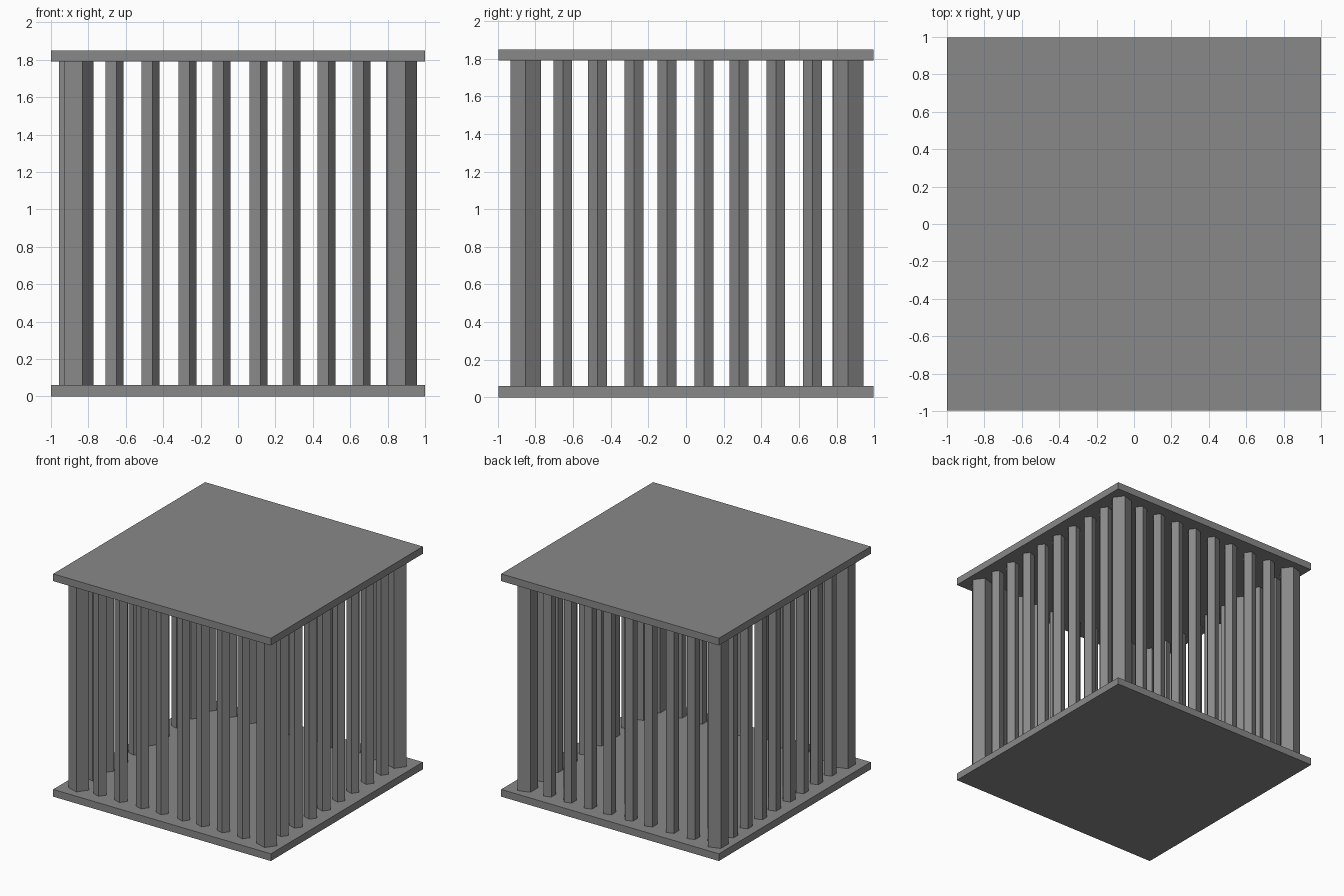
import bpy, math

if "Cube" in bpy.data.objects:
    bpy.data.objects.remove(bpy.data.objects["Cube"])

grey = bpy.data.materials.new("mid grey")
grey.diffuse_color = (0.25, 0.25, 0.25, 1)
grey.use_nodes = True
grey.node_tree.nodes["Principled BSDF"].inputs["Base Color"].default_value = grey.diffuse_color

Z0, Z1, H = 0.06, 1.79, 1.85   # top of floor, underside of roof, full height


def plate(name, z_low, z_high):
    bpy.ops.mesh.primitive_cube_add(size=1, location=(0, 0, (z_low + z_high) / 2))
    ob = bpy.context.object
    ob.name = name
    ob.scale = (2, 1.994, z_high - z_low)
    ob.data.materials.append(grey)


def post(name, x, y, r):
    # five-sided prism with one corner pointing to +x
    bpy.ops.mesh.primitive_cylinder_add(
        vertices=5, radius=r, depth=Z1 - Z0 + 0.004, location=(x, y, (Z0 + Z1) / 2),
        rotation=(0, 0, -math.pi / 2))
    ob = bpy.context.object
    ob.name = name
    ob.data.materials.append(grey)


# floor and roof
plate("floor_plate", 0, Z0)
plate("roof_plate", Z1, H)

# thick corner posts
corners = {"front_left": (-0.858, -0.852), "front_right": (0.87, -0.852),
           "back_right": (0.86, 0.862), "back_left": (-0.888, 0.86)}
for name, (x, y) in corners.items():
    post(name + "_corner_post", x, y, 0.086)

# thin bars along the four sides
bar_x = [-0.666, -0.473, -0.275, -0.093, 0.104, 0.281, 0.468, 0.655]
bar_y = [-0.655, -0.470, -0.277, -0.100, 0.096, 0.281, 0.477, 0.672]
for i, (x, y) in enumerate(zip(bar_x, bar_y)):
    t = (i + 1) / 9
    post(f"front_bar_{i}", x, -0.852, 0.053)
    post(f"back_bar_{i}", x, 0.861, 0.053)
    post(f"right_bar_{i}", 0.87 - 0.01 * t, y, 0.053)
    post(f"left_bar_{i}", -0.858 - 0.03 * t, y, 0.053)
